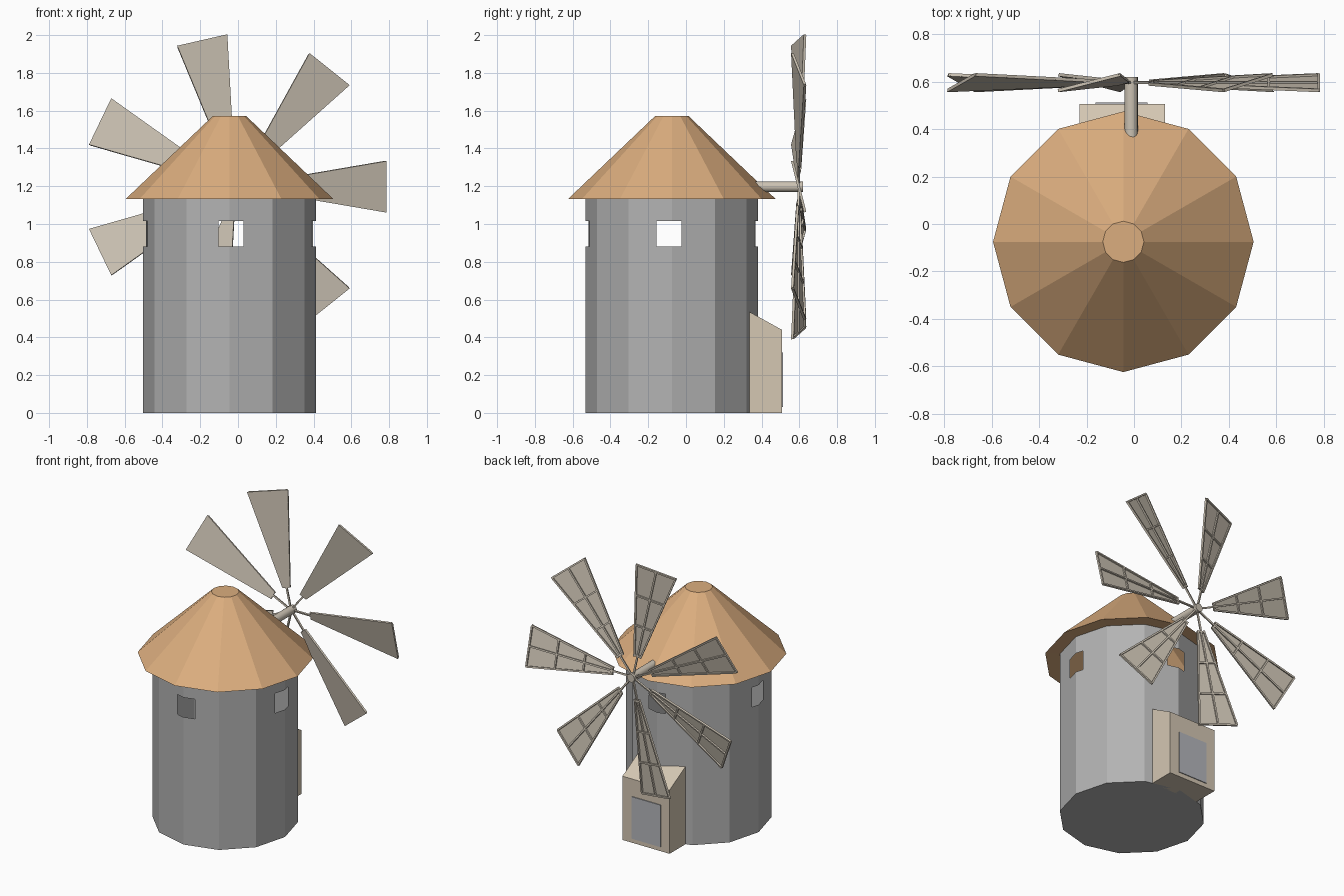
import bpy, bmesh, math
from mathutils import Matrix, Vector

if "Cube" in bpy.data.objects:
    bpy.data.objects.remove(bpy.data.objects["Cube"])

CX, CY = -0.045, -0.075           # tower axis
HUB = Vector((-0.012, 0.592, 1.197))  # sail hub


def material(name, rgb):
    m = bpy.data.materials.new(name)
    m.diffuse_color = (*rgb, 1)
    m.use_nodes = True
    m.node_tree.nodes["Principled BSDF"].inputs["Base Color"].default_value = m.diffuse_color
    return m


STONE = material("grey stone", (0.45, 0.45, 0.45))
ROOF = material("tan roof", (0.71, 0.42, 0.21))
PORCH = material("beige plaster", (0.66, 0.57, 0.45))
WOOD = material("pale wood", (0.60, 0.54, 0.45))
DOOR = material("door grey", (0.46, 0.47, 0.50))


def finish(bm, name, mat, matrix=None):
    me = bpy.data.meshes.new(name)
    bm.to_mesh(me)
    bm.free()
    me.materials.append(mat)
    ob = bpy.data.objects.new(name, me)
    bpy.context.collection.objects.link(ob)
    if matrix:
        ob.matrix_world = matrix
    return ob


def lathe(profile, cap, n=12):
    """Twelve-sided shell from (radius, z) rings; cap is the index of the ring to close."""
    bm = bmesh.new()
    rings = [[bm.verts.new((CX + r * math.cos(2 * math.pi * i / n),
                            CY + r * math.sin(2 * math.pi * i / n), z))
              for i in range(n)] for r, z in profile]
    for a, b in zip(rings, rings[1:]):
        for i in range(n):
            j = (i + 1) % n
            bm.faces.new((a[i], a[j], b[j], b[i]))
    bm.faces.new(rings[cap] if cap else rings[cap][::-1])
    return bm


def box(bm, centre, size, angle=0):
    m = (Matrix.Translation(centre) @ Matrix.Rotation(angle, 4, 'Y')
         @ Matrix.Diagonal((*size, 1)))
    return bmesh.ops.create_cube(bm, size=1, matrix=m)["verts"]


# Tower shell with four window openings
WX, WY, HALF, Z0, Z1 = -0.036, -0.09, 0.066, 0.88, 1.015
bm = lathe([(0.457, 0), (0.457, 1.135)], 0)
cuts = [((0, 0, Z0), (0, 0, 1)), ((0, 0, Z1), (0, 0, 1))]
for s in (-HALF, HALF):
    cuts += [((WX + s, 0, 0), (1, 0, 0)), ((0, WY + s, 0), (0, 1, 0))]
for co, no in cuts:
    bmesh.ops.bisect_plane(bm, geom=bm.verts[:] + bm.edges[:] + bm.faces[:],
                           plane_co=co, plane_no=no)
holes = []
for f in bm.faces:
    c = f.calc_center_median()
    if Z0 < c.z < Z1 and (abs(c.x - WX) < HALF or abs(c.y - WY) < HALF):
        holes.append(f)
bmesh.ops.delete(bm, geom=holes, context='FACES')
finish(bm, "tower", STONE)

# Roof: eaves underside, cone and flat tip
finish(lathe([(0.457, 1.135), (0.55, 1.132), (0.087, 1.573)], -1), "roof", ROOF)

# Porch with a sloping top
bm = bmesh.new()
for v in box(bm, (-0.05, 0.42, 0.22), (0.36, 0.175, 0.44)):
    if v.co.z > 0.3 and v.co.y < 0.42:
        v.co.z = 0.537
finish(bm, "porch", PORCH)

# Door plate
bm = bmesh.new()
box(bm, (-0.053, 0.509, 0.175), (0.22, 0.008, 0.29))
finish(bm, "door", DOOR)

# Shaft
bm = bmesh.new()
bmesh.ops.create_cone(bm, cap_ends=True, segments=16, radius1=0.028, radius2=0.028, depth=0.27)
shaft = finish(bm, "shaft", WOOD, Matrix.Translation((HUB.x, 0.485, HUB.z))
               @ Matrix.Rotation(math.pi / 2, 4, 'X'))
bpy.context.view_layer.objects.active = shaft
shaft.select_set(True)
bpy.ops.object.shade_smooth_by_angle()

# Sails: tapered panel with a lattice on its back
U0, U1, W0, W1, BAR = 0.15, 0.797, 0.026, 0.14, 0.011


def bar(bm, a, b):
    (x0, z0), (x1, z1) = a, b
    box(bm, ((x0 + x1) / 2, 0.006, (z0 + z1) / 2),
        (math.hypot(x1 - x0, z1 - z0), BAR, BAR), -math.atan2(z1 - z0, x1 - x0))


def half_width(u):
    return W0 + (W1 - W0) * (u - U0) / (U1 - U0) - BAR / 2


for k in range(7):
    place = (Matrix.Translation(HUB) @ Matrix.Rotation(-2 * math.pi * k / 7, 4, 'Y')
             @ Matrix.Rotation(math.radians(14), 4, 'X'))
    bm = bmesh.new()
    for v in box(bm, ((U0 + U1) / 2, 0, 0), (U1 - U0, 0.004, 2)):
        v.co.z *= W0 if v.co.x < 0.4 else W1
    finish(bm, f"sail_{k + 1}", WOOD, place)

    bm = bmesh.new()
    end = U1 - BAR / 2
    bar(bm, (0, 0), (end, 0))
    for s in (-1, 1):
        bar(bm, (U0, s * half_width(U0)), (end, s * half_width(end)))
    for u in (U0 + 0.01, 0.37, 0.58, end):
        bar(bm, (u, -half_width(u)), (u, half_width(u)))
    finish(bm, f"sail_lattice_{k + 1}", WOOD, place)
